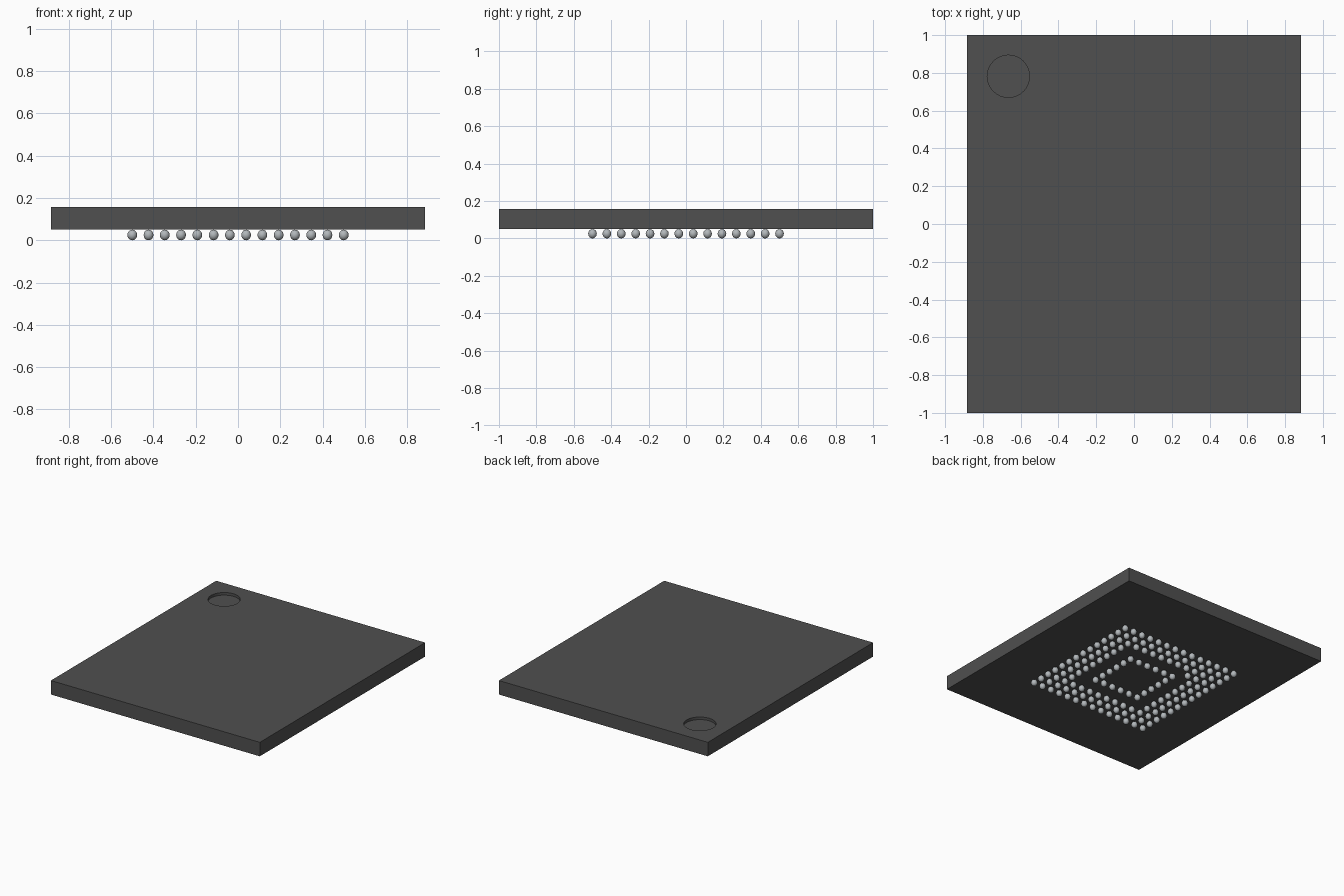
import bpy, bmesh, math
from mathutils import Matrix

cube = bpy.data.objects.get("Cube")
if cube:
    bpy.data.objects.remove(cube, do_unlink=True)


def make_material(name, rgb, metallic=0.0, roughness=0.6):
    mat = bpy.data.materials.new(name)
    mat.use_nodes = True
    color = (*rgb, 1.0)
    mat.diffuse_color = color
    bsdf = mat.node_tree.nodes["Principled BSDF"]
    bsdf.inputs["Base Color"].default_value = color
    bsdf.inputs["Metallic"].default_value = metallic
    bsdf.inputs["Roughness"].default_value = roughness
    return mat


def object_from_bmesh(name, bm, mat):
    mesh = bpy.data.meshes.new(name)
    bm.to_mesh(mesh)
    bm.free()
    mesh.materials.append(mat)
    obj = bpy.data.objects.new(name, mesh)
    bpy.context.collection.objects.link(obj)
    return obj


charcoal = make_material("charcoal_resin", (0.08, 0.08, 0.08))
solder = make_material("solder_grey", (0.45, 0.48, 0.50))

BOTTOM, TOP = 0.05, 0.157
HALF_X, HALF_Y = 0.885, 1.0

# Package body: a flat slab
bm = bmesh.new()
bmesh.ops.create_cube(bm, size=1.0, matrix=Matrix.Translation((0, 0, (TOP + BOTTOM) / 2))
                      @ Matrix.Diagonal((2 * HALF_X, 2 * HALF_Y, TOP - BOTTOM, 1)))
body = object_from_bmesh("package_body", bm, charcoal)

# Round corner dimple, cut into the top
DIMPLE_DEPTH = 0.02
bm = bmesh.new()
bmesh.ops.create_cone(bm, cap_ends=True, segments=32, radius1=0.112, radius2=0.112,
                      depth=2 * DIMPLE_DEPTH, matrix=Matrix.Translation((-0.665, 0.782, TOP)))
cutter = object_from_bmesh("dimple_cutter", bm, charcoal)
cutter.hide_render = True
cut = body.modifiers.new("corner_dimple", 'BOOLEAN')
cut.operation = 'DIFFERENCE'
cut.solver = 'EXACT'
cut.object = cutter
bpy.context.view_layer.objects.active = body
body.select_set(True)
bpy.ops.object.modifier_apply(modifier=cut.name)
bpy.data.objects.remove(cutter, do_unlink=True)
bpy.ops.object.shade_smooth_by_angle(angle=math.radians(30))
body.select_set(False)

# Solder balls: three outer rings, one inner ring and a single index ball
COUNT = 14
PITCH = 1.0 / (COUNT - 1)
RADIUS = 0.023


def has_ball(col, row):
    ring = min(col, row, COUNT - 1 - col, COUNT - 1 - row)
    index_ball = (col, row) == (3, COUNT - 4)
    return ring < 3 or ring == 4 or index_ball


bm = bmesh.new()
for col in range(COUNT):
    for row in range(COUNT):
        if has_ball(col, row):
            place = Matrix.Translation((-0.5 + col * PITCH, -0.5 + row * PITCH, BOTTOM / 2))
            stretch = Matrix.Diagonal((RADIUS, RADIUS, BOTTOM / 2, 1))
            bmesh.ops.create_uvsphere(bm, u_segments=16, v_segments=10, radius=1.0,
                                      matrix=place @ stretch)
for face in bm.faces:
    face.smooth = True
object_from_bmesh("solder_balls", bm, solder)
